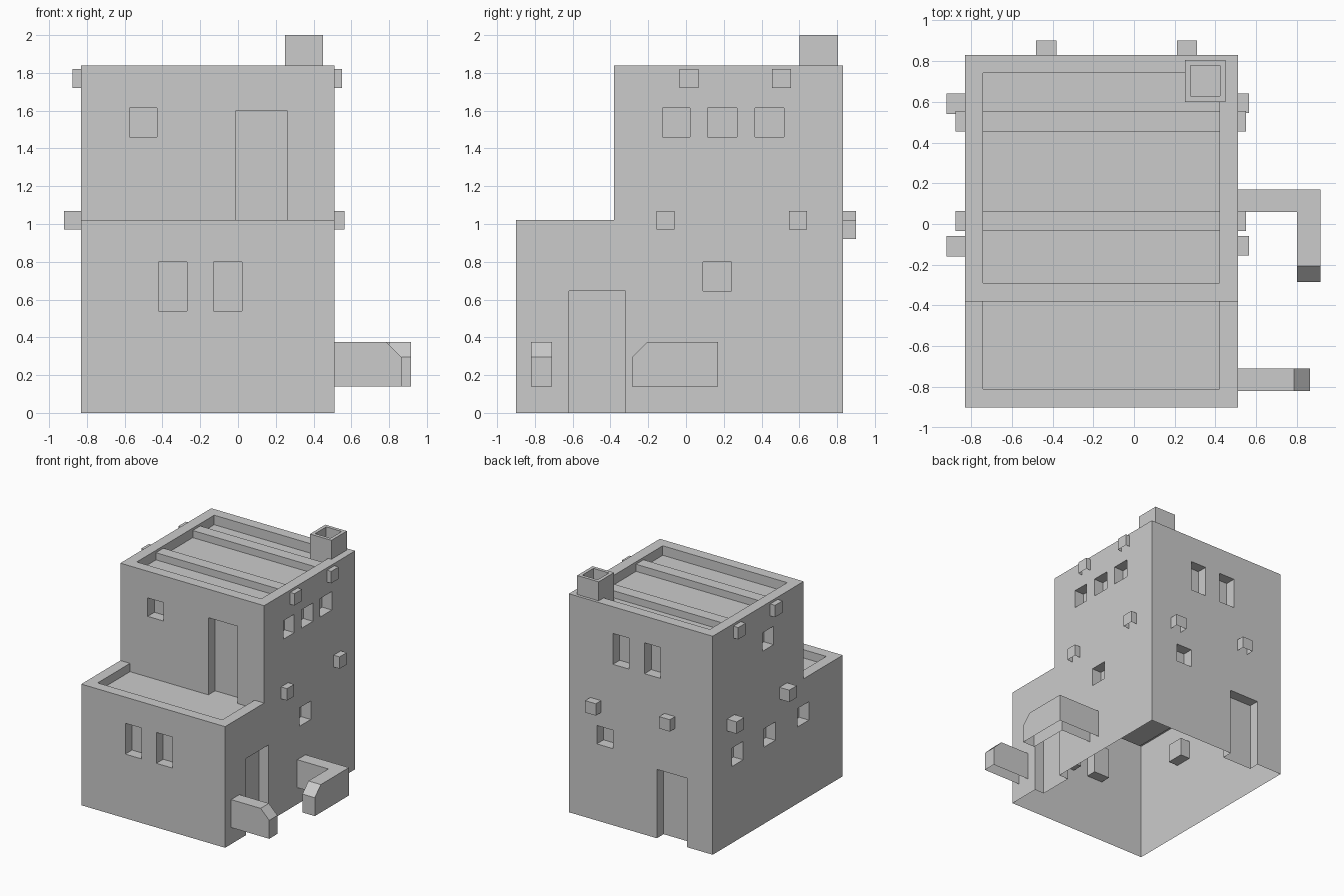
import bpy, bmesh
from mathutils import Vector

if "Cube" in bpy.data.objects:
    bpy.data.objects.remove(bpy.data.objects["Cube"])

X0, X1 = -0.83, 0.51          # side walls
Y0, YM, Y1 = -0.90, -0.38, 0.83  # front, upper front and back walls
D = 0.09                      # depth of openings


def finish(name, bm):
    me = bpy.data.meshes.new(name)
    bm.to_mesh(me)
    bm.free()
    ob = bpy.data.objects.new(name, me)
    bpy.context.collection.objects.link(ob)
    return ob


def extrude(bm, pts, vec):
    face = bm.faces.new([bm.verts.new(p) for p in pts])
    res = bmesh.ops.extrude_face_region(bm, geom=[face], use_keep_orig=True)
    verts = [v for v in res["geom"] if isinstance(v, bmesh.types.BMVert)]
    bmesh.ops.translate(bm, verts=verts, vec=Vector(vec))
    bmesh.ops.recalc_face_normals(bm, faces=bm.faces)


def add_box(bm, x0, x1, y0, y1, z0, z1):
    extrude(bm, [(x0, y0, z0), (x1, y0, z0), (x1, y1, z0), (x0, y1, z0)], (0, 0, z1 - z0))


def strip(bm, *planes):
    """Delete the faces lying in the given (axis, value) planes."""
    for axis, val in planes:
        faces = [f for f in bm.faces if all(abs(v.co[axis] - val) < 1e-4 for v in f.verts)]
        bmesh.ops.delete(bm, geom=faces, context='FACES')


def open_box(name, dims, *planes):
    bm = bmesh.new()
    add_box(bm, *dims)
    strip(bm, *planes)
    return finish(name, bm)


# House body: stepped side profile
bm = bmesh.new()
prof = [(Y0, 0), (Y1, 0), (Y1, 1.84), (YM, 1.84), (YM, 1.02), (Y0, 1.02)]
extrude(bm, [(X0, y, z) for y, z in prof], (X1 - X0, 0, 0))
house = finish("house_body", bm)

# Sunken roof and terrace
roof = bmesh.new()
add_box(roof, -0.74, 0.42, -0.29, 0.74, 1.76, 2.1)
terrace = bmesh.new()
add_box(terrace, -0.74, 0.42, -0.81, YM, 0.95, 1.3)

# Doors and windows as shallow pockets: (start, end, bottom, top)
front_low = [(-0.42, -0.27, 0.54, 0.80), (-0.13, 0.02, 0.54, 0.80)]
front_up = [(-0.575, -0.43, 1.46, 1.615), (-0.01, 0.26, 0.95, 1.60)]
back = [(-0.05, 0.10, 1.355, 1.615), (-0.345, -0.195, 1.355, 1.615),
        (0.10, 0.25, 0.645, 0.80), (-0.59, -0.31, -0.1, 0.58)]
right = [(-0.125, 0.02, 1.46, 1.615), (0.115, 0.27, 1.46, 1.615), (0.365, 0.52, 1.46, 1.615),
         (0.09, 0.24, 0.645, 0.80), (-0.62, -0.32, -0.1, 0.645)]
left = [(0.02, 0.17, 1.46, 1.615), (0.425, 0.575, 0.645, 0.80),
        (-0.005, 0.145, 0.645, 0.80), (-0.45, -0.30, 0.645, 0.80)]
holes = bmesh.new()
for a, b, z0, z1 in front_low:
    add_box(holes, a, b, Y0 - 0.05, Y0 + D, z0, z1)
for a, b, z0, z1 in front_up:
    add_box(holes, a, b, YM - 0.05, YM + D, z0, z1)
for a, b, z0, z1 in back:
    add_box(holes, a, b, Y1 - D, Y1 + 0.05, z0, z1)
for a, b, z0, z1 in right:
    add_box(holes, X1 - D, X1 + 0.05, a, b, z0, z1)
for a, b, z0, z1 in left:
    add_box(holes, X0 - 0.05, X0 + D, a, b, z0, z1)

bpy.context.view_layer.objects.active = house
for name, cut in (("roof_cutter", roof), ("terrace_cutter", terrace), ("opening_cutter", holes)):
    cutter = finish(name, cut)
    cutter.hide_render = True
    mod = house.modifiers.new(name, 'BOOLEAN')
    mod.operation = 'DIFFERENCE'
    mod.solver = 'EXACT'
    mod.object = cutter
    bpy.ops.object.modifier_apply(modifier=mod.name)
    bpy.data.objects.remove(cutter)

# The shell is open underneath
bm = bmesh.new()
bm.from_mesh(house.data)
strip(bm, (2, 0))
bm.to_mesh(house.data)
bm.free()

# Roof beams running through the side walls
for y in (-0.035, 0.455):
    open_box("roof_beam", (-0.875, 0.55, y, y + 0.1, 1.72, 1.82), (2, 1.72))

# Floor beam ends on the sides and back
for y in (-0.16, 0.54):
    open_box("beam_end_left", (-0.92, X0, y, y + 0.1, 0.97, 1.07), (2, 0.97), (0, X0))
    open_box("beam_end_right", (X1, 0.565, y + 0.005, y + 0.1, 0.97, 1.07), (2, 0.97), (0, X1))
for x, z in ((-0.48, 0.97), (0.21, 0.92)):
    open_box("beam_end_back", (x, x + 0.1, Y1, 0.90, z, z + 0.1), (2, z), (1, Y1))

# Chimney with a sunken flue
bm = bmesh.new()
add_box(bm, 0.25, 0.45, 0.60, 0.805, 1.75, 2.0)
top = max(bm.faces, key=lambda f: f.calc_center_median().z)
bmesh.ops.inset_region(bm, faces=[top], thickness=0.04)
res = bmesh.ops.extrude_face_region(bm, geom=[top])
bmesh.ops.translate(bm, vec=(0, 0, -0.12),
                    verts=[v for v in res["geom"] if isinstance(v, bmesh.types.BMVert)])
if top.is_valid:
    bmesh.ops.delete(bm, geom=[top], context='FACES')
finish("chimney", bm)

# Garden walls: plan outline, chamfered at the free end
walls = [("garden_wall_front", [(X1, -0.82), (0.865, -0.82), (0.865, -0.71), (X1, -0.71)], 0, 0.865),
         ("garden_wall_corner", [(X1, 0.17), (0.915, 0.17), (0.915, -0.285), (0.80, -0.285),
                                 (0.80, 0.06), (X1, 0.06)], 1, -0.285)]
for name, plan, axis, tip in walls:
    bm = bmesh.new()
    extrude(bm, [(x, y, 0.14) for x, y in plan], (0, 0, 0.235))
    edge = [e for e in bm.edges if all(abs(v.co[axis] - tip) < 1e-4 and v.co.z > 0.3 for v in e.verts)]
    bmesh.ops.bevel(bm, geom=edge, offset=0.08, segments=1, affect='EDGES')
    strip(bm, (2, 0.14), (0, X1))
    finish(name, bm)
